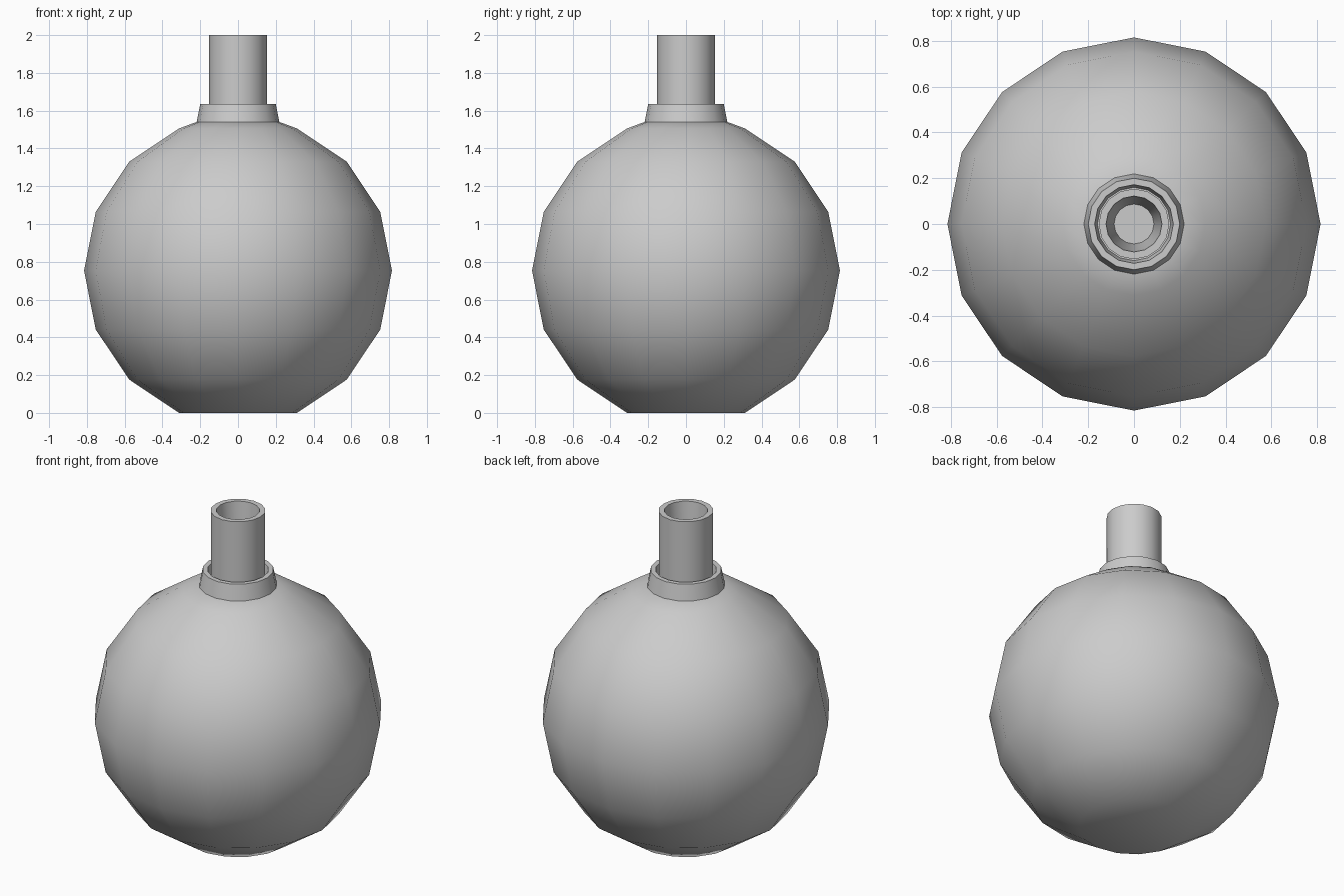
import bpy
import bmesh
from math import cos, sin, pi, radians

SIDES = 16

if "Cube" in bpy.data.objects:
    bpy.data.objects.remove(bpy.data.objects["Cube"])

grey = bpy.data.materials.new("light grey")
grey.use_nodes = True
colour = (0.6, 0.6, 0.6, 1)
grey.diffuse_color = colour
grey.node_tree.nodes["Principled BSDF"].inputs["Base Color"].default_value = colour


def lathe(name, profile, sharp):
    """Turn a (radius, height) profile around z and cap both ends."""
    bm = bmesh.new()
    rings = [[bm.verts.new((r * cos(2 * pi * i / SIDES), r * sin(2 * pi * i / SIDES), z))
              for i in range(SIDES)] for r, z in profile]
    for low, high in zip(rings, rings[1:]):
        for i in range(SIDES):
            j = (i + 1) % SIDES
            bm.faces.new((low[i], low[j], high[j], high[i]))
    bm.faces.new(rings[0][::-1])
    bm.faces.new(rings[-1])
    bmesh.ops.recalc_face_normals(bm, faces=bm.faces)
    mesh = bpy.data.meshes.new(name)
    bm.to_mesh(mesh)
    bm.free()
    mesh.materials.append(grey)
    obj = bpy.data.objects.new(name, mesh)
    bpy.context.collection.objects.link(obj)
    bpy.ops.object.select_all(action="DESELECT")
    obj.select_set(True)
    bpy.context.view_layer.objects.active = obj
    bpy.ops.object.shade_smooth_by_angle(angle=radians(sharp))


# Round body with a flat base, closed under the collar
radius, centre = 0.815, 0.753
body = [(radius * sin(k * pi / 8), centre - radius * cos(k * pi / 8)) for k in range(1, 8)]
lathe("body", body + [(0.22, 1.54)], 50)

# Tapered collar with a recessed groove around the neck
lathe("collar", [(0.22, 1.535), (0.2, 1.635), (0.172, 1.635), (0.16, 1.56)], 30)

# Hollow neck tube narrowing to a stepped floor
lathe("neck_tube", [(0.154, 1.55), (0.154, 2), (0.122, 2), (0.087, 1.58),
                    (0.057, 1.58)], 30)
